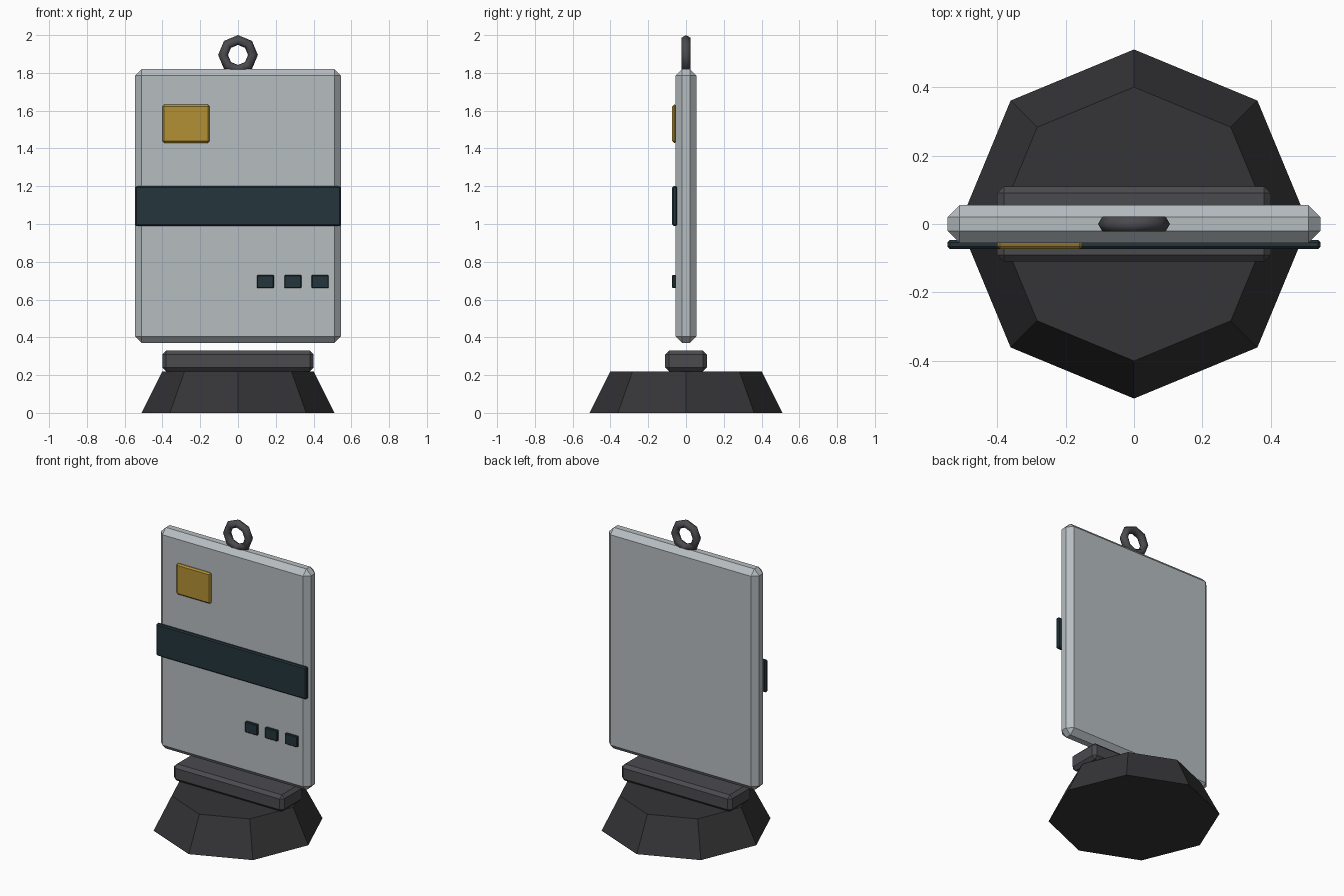
import bpy
from math import radians, pi

if "Cube" in bpy.data.objects:
    bpy.data.objects.remove(bpy.data.objects["Cube"])


def material(name, rgb):
    m = bpy.data.materials.new(name)
    m.diffuse_color = (*rgb, 1)
    m.use_nodes = True
    m.node_tree.nodes["Principled BSDF"].inputs["Base Color"].default_value = m.diffuse_color
    return m


SILVER = material("silver", (0.47, 0.51, 0.53))
GOLD = material("gold", (0.45, 0.28, 0.035))
TEAL = material("dark_teal", (0.018, 0.035, 0.045))
CHARCOAL = material("charcoal", (0.035, 0.035, 0.038))
GREY = material("dark_grey", (0.07, 0.07, 0.078))


def box(name, x, y, z, bevel, mat):
    """Chamfered box given by its (min, max) range on each axis."""
    ranges = (x, y, z)
    bpy.ops.mesh.primitive_cube_add(size=1, location=[(a + b) / 2 for a, b in ranges])
    ob = bpy.context.object
    ob.name = name
    ob.scale = [b - a for a, b in ranges]
    bpy.ops.object.transform_apply(location=False, rotation=False, scale=True)
    mod = ob.modifiers.new("chamfer", 'BEVEL')
    mod.width = bevel
    mod.segments = 1
    ob.data.materials.append(mat)
    return ob


# Octagonal tapered base
bpy.ops.mesh.primitive_cone_add(vertices=8, radius1=0.51, radius2=0.40,
                                depth=0.22, location=(0, 0, 0.11))
base = bpy.context.object
base.name = "base"
base.data.materials.append(CHARCOAL)

# Holder block and the card floating just above it
box("holder", (-0.40, 0.40), (-0.11, 0.11), (0.22, 0.33), 0.02, GREY)
box("card", (-0.545, 0.545), (-0.055, 0.055), (0.37, 1.82), 0.035, SILVER)

# Raised details on the card front
box("chip", (-0.40, -0.15), (-0.073, -0.049), (1.43, 1.632), 0.009, GOLD)
box("stripe", (-0.545, 0.545), (-0.073, -0.047), (0.99, 1.20), 0.007, TEAL)
for i in range(3):
    cx = 0.145 + i * 0.145
    box(f"mark_{i + 1}", (cx - 0.045, cx + 0.045), (-0.073, -0.053),
        (0.66, 0.73), 0.004, TEAL)

# Hanging ring on the top edge
bpy.ops.mesh.primitive_torus_add(major_segments=8, minor_segments=6,
                                 major_radius=0.079, minor_radius=0.026,
                                 location=(0, 0, 1.895), rotation=(pi / 2, 0, 0))
ring = bpy.context.object
ring.name = "ring"
ring.data.materials.append(GREY)
bpy.ops.object.shade_smooth_by_angle(angle=radians(65))
